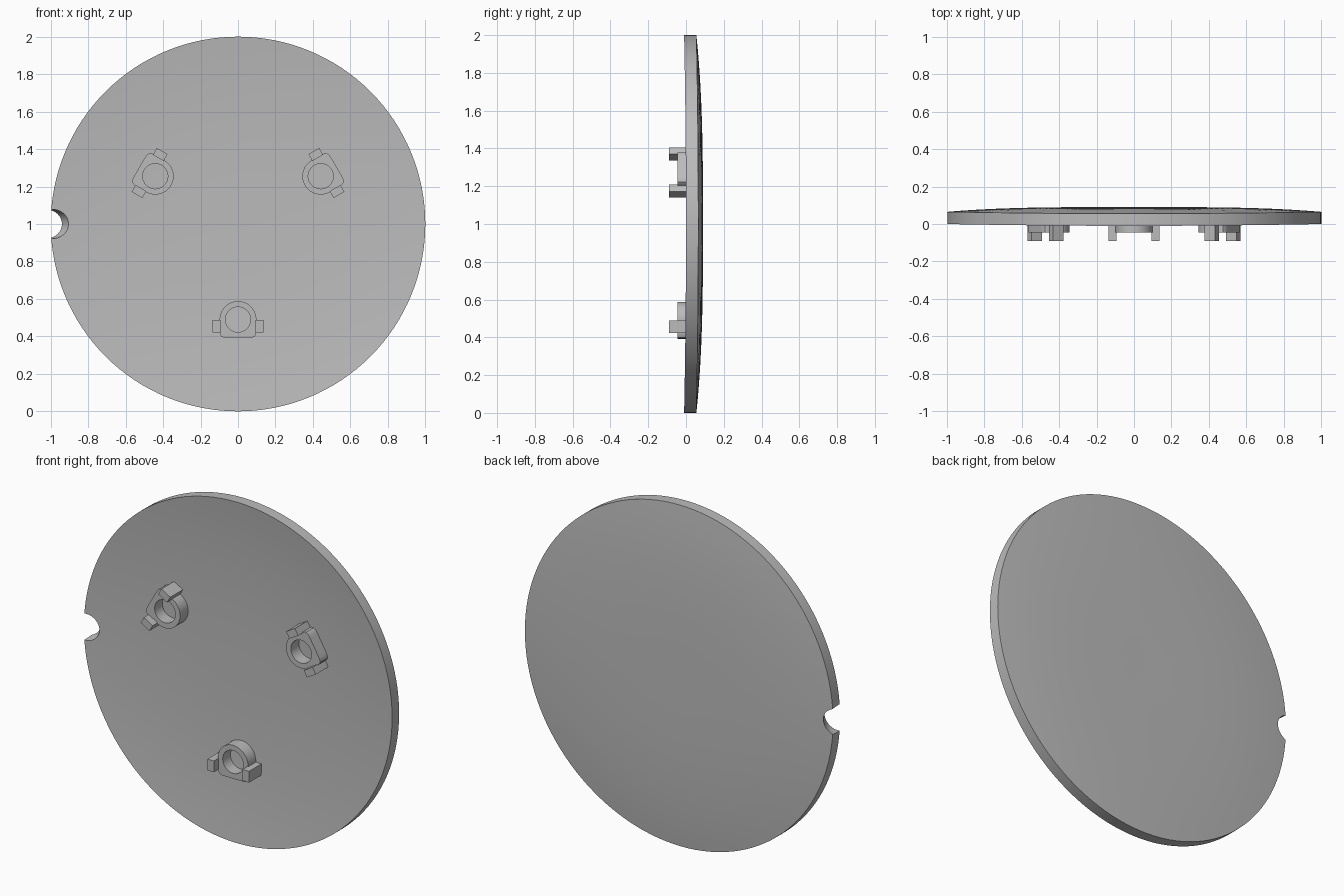
import bpy, bmesh, math
from mathutils import Matrix, Vector

if "Cube" in bpy.data.objects:
    bpy.data.objects.remove(bpy.data.objects["Cube"], do_unlink=True)

GREY = (0.5, 0.5, 0.5, 1)
mat = bpy.data.materials.new("plain grey")
mat.use_nodes = True
mat.diffuse_color = GREY
mat.node_tree.nodes["Principled BSDF"].inputs["Base Color"].default_value = GREY


def make_object(name, bm):
    bmesh.ops.recalc_face_normals(bm, faces=bm.faces)
    mesh = bpy.data.meshes.new(name)
    bm.to_mesh(mesh)
    bm.free()
    mesh.materials.append(mat)
    obj = bpy.data.objects.new(name, mesh)
    bpy.context.collection.objects.link(obj)
    return obj


def smooth(obj):
    bpy.ops.object.select_all(action='DESELECT')
    obj.select_set(True)
    bpy.context.view_layer.objects.active = obj
    bpy.ops.object.shade_smooth_by_angle(angle=math.radians(30))


def bridge(bm, a, b):
    n = len(a)
    for i in range(n):
        j = (i + 1) % n
        bm.faces.new((a[i], a[j], b[j], b[i]))


# Shallow dished disc: domed back, hollow front, slightly bent rim
SEGMENTS, RINGS = 128, 16


def dish_surface(bm, centre_y, drop, power):
    centre = bm.verts.new((0, centre_y, 0))
    loops = []
    for k in range(1, RINGS + 1):
        r = k / RINGS
        loop = []
        for i in range(SEGMENTS):
            t = math.tau * i / SEGMENTS
            x, z = r * math.cos(t), r * math.sin(t)
            loop.append(bm.verts.new((x, centre_y - drop * r ** power + 0.01 * x * x, z)))
        loops.append(loop)
    for i in range(SEGMENTS):
        bm.faces.new((centre, loops[0][i], loops[0][(i + 1) % SEGMENTS]))
    for a, b in zip(loops, loops[1:]):
        bridge(bm, a, b)
    return loops[-1]


bm = bmesh.new()
front_rim = dish_surface(bm, 0.034, 0.044, 2.5)
back_rim = dish_surface(bm, 0.09, 0.035, 3)
bridge(bm, front_rim, back_rim)
disc = make_object("dished_disc", bm)
disc.location.z = 1

# Slanted round notch in the right edge
bm = bmesh.new()
bmesh.ops.create_cone(bm, cap_ends=True, segments=48, radius1=0.078, radius2=0.078, depth=0.6)
axis = Vector((-0.5, 0.87, 0))
bm.transform(axis.to_track_quat('Z', 'Y').to_matrix().to_4x4())
cutter = make_object("notch_cutter", bm)
cutter.location = (-0.99, 0, 1)
cutter.hide_render = True
cut = disc.modifiers.new("notch", 'BOOLEAN')
cut.operation = 'DIFFERENCE'
cut.solver = 'EXACT'
cut.object = cutter
bpy.context.view_layer.objects.active = disc
bpy.ops.object.modifier_apply(modifier=cut.name)
bpy.data.objects.remove(cutter, do_unlink=True)
smooth(disc)


# Socket: round on the inner side, squared with soft corners on the outer side
def socket(name):
    n, outer, inner, front, back = 64, 0.098, 0.067, -0.046, 0.05
    bm = bmesh.new()
    loops = [[], [], [], []]
    for i in range(n):
        t = math.tau * i / n
        c, s = math.cos(t), math.sin(t)
        power = 2 if s >= 0 else 8
        r = outer / (abs(c) ** power + abs(s) ** power) ** (1 / power)
        for loop, radius, y in zip(loops, (r, r, inner, inner), (back, front, front, back)):
            loop.append(bm.verts.new((radius * c, y, radius * s - 0.51)))
    for k in range(4):
        bridge(bm, loops[k], loops[(k + 1) % 4])
    return make_object(name, bm)


# Clip tab standing beside a socket
def tab(name, side):
    bm = bmesh.new()
    bmesh.ops.create_cube(bm, size=1)
    bm.transform(Matrix.Translation((side * 0.114, -0.02, -0.545))
                 @ Matrix.Diagonal((0.042, 0.142, 0.066, 1)))
    return make_object(name, bm)


for k, place in enumerate(("lower", "upper_right", "upper_left")):
    parts = [socket(place + "_socket"),
             tab(place + "_tab_a", -1), tab(place + "_tab_b", 1)]
    for obj in parts:
        obj.rotation_euler.y = math.tau * k / 3
        obj.location.z = 1
    smooth(parts[0])
